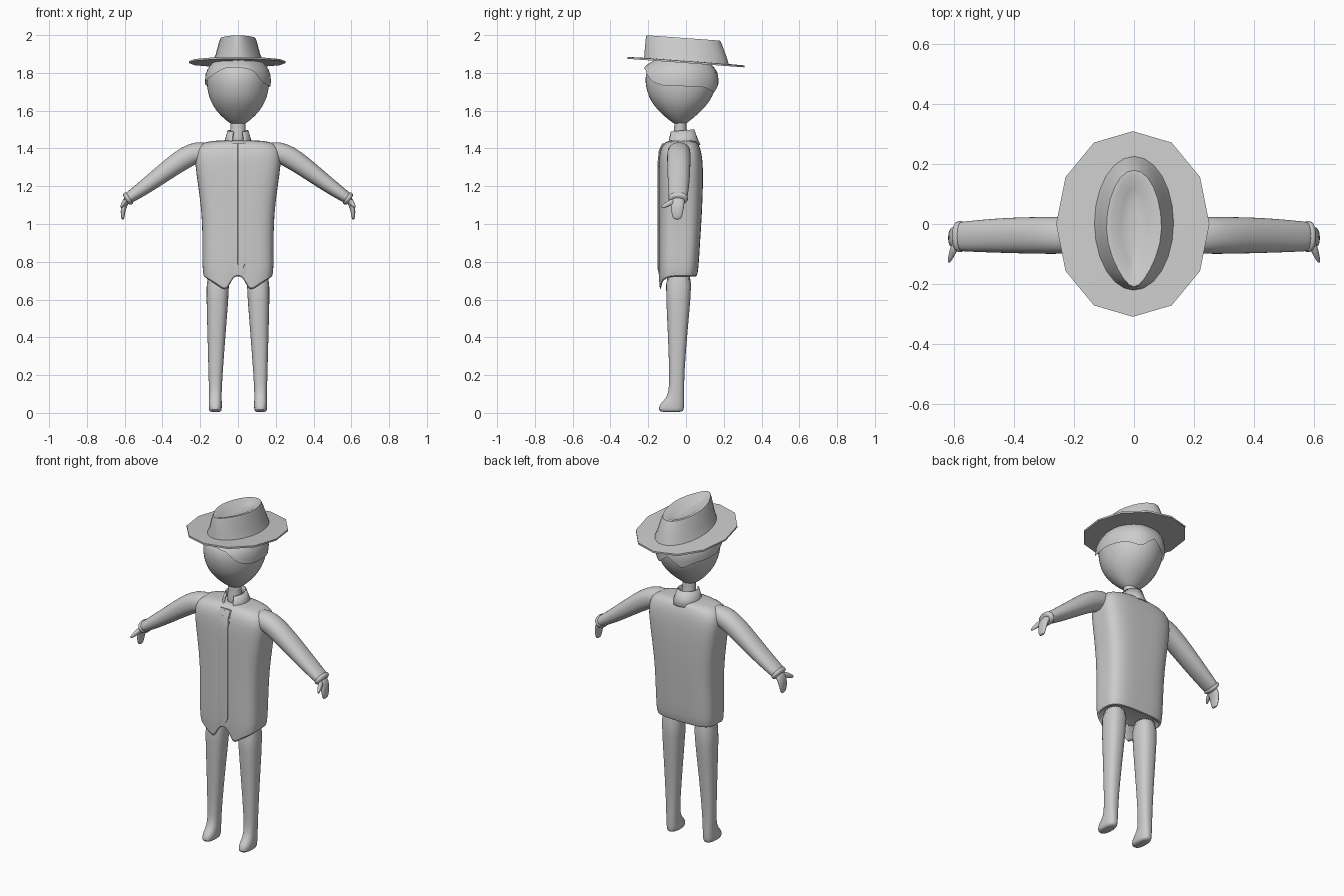
import bpy, bmesh, math
from mathutils import Vector

cube = bpy.data.objects.get("Cube")
if cube:
    bpy.data.objects.remove(cube, do_unlink=True)

grey = bpy.data.materials.new("plain_grey")
grey.use_nodes = True
grey.diffuse_color = (0.6, 0.6, 0.6, 1)
grey.node_tree.nodes["Principled BSDF"].inputs["Base Color"].default_value = (0.6, 0.6, 0.6, 1)


def lerp(table, v):
    """Interpolate rows of (key, values...) at key v."""
    for a, b in zip(table, table[1:]):
        if v <= b[0]:
            t = max(0, (v - a[0]) / (b[0] - a[0]))
            return [p + (q - p) * t for p, q in zip(a[1:], b[1:])]
    return list(table[-1][1:])


def unit(a, n=2.0):
    """Point on a unit superellipse."""
    c, s = math.cos(a), math.sin(a)
    r = (abs(c) ** n + abs(s) ** n) ** (-1 / n)
    return c * r, s * r


def angles(segs):
    return [math.tau * i / segs for i in range(segs)]


def ring(z, hx, y0, y1, cx=0.0, n=2.0, segs=24):
    """Level cross-section of half width hx reaching from y0 to y1."""
    pts = [unit(a, n) for a in angles(segs)]
    return [Vector((cx + hx * u, (y0 + y1) / 2 + (y1 - y0) / 2 * v, z)) for u, v in pts]


def loft(name, rings, caps=True, closed=True, subdiv=1, sharp=50):
    """Skin a list of rings into a smooth object."""
    bm = bmesh.new()
    rows = [[bm.verts.new(p) for p in r] for r in rings]
    k = len(rows[0])
    for lo, hi in zip(rows, rows[1:]):
        for i in range(k if closed else k - 1):
            j = (i + 1) % k
            bm.faces.new((lo[i], lo[j], hi[j], hi[i]))
    if caps:
        bm.faces.new(rows[0][::-1])
        bm.faces.new(rows[-1])
    bmesh.ops.recalc_face_normals(bm, faces=bm.faces)
    mesh = bpy.data.meshes.new(name)
    bm.to_mesh(mesh)
    bm.free()
    mesh.materials.append(grey)
    ob = bpy.data.objects.new(name, mesh)
    bpy.context.collection.objects.link(ob)
    bpy.ops.object.select_all(action="DESELECT")
    ob.select_set(True)
    bpy.context.view_layer.objects.active = ob
    bpy.ops.object.shade_smooth_by_angle(angle=math.radians(sharp))
    if subdiv:
        ob.modifiers.new("smooth", "SUBSURF").levels = subdiv
        ob.modifiers["smooth"].render_levels = subdiv
    return ob


def limb(name, path, side, axis, n=2.3, segs=16):
    """Tube along (x, y, z, half thickness, half width along axis)."""
    pts = [Vector(p[:3]) for p in path]
    rings = []
    for i, p in enumerate(path):
        t = (pts[min(i + 1, len(pts) - 1)] - pts[max(i - 1, 0)]).normalized()
        u = t.cross(Vector(axis)).normalized()
        w = u.cross(t)
        rings.append([])
        for a in angles(segs):
            c, s = unit(a, n)
            q = pts[i] + u * c * p[3] + w * s * p[4]
            rings[-1].append(Vector((q.x * side, q.y, q.z)))
    return loft(name, rings)


# Shirt body, with two tails hanging at the front
BODY = [(0.72, 0.183, -0.142, 0.058), (0.76, 0.188, -0.145, 0.066), (0.9, 0.188, -0.145, 0.074),
        (1.05, 0.190, -0.145, 0.084), (1.2, 0.210, -0.145, 0.090), (1.32, 0.228, -0.145, 0.090),
        (1.39, 0.226, -0.138, 0.080), (1.425, 0.205, -0.120, 0.065), (1.445, 0.13, -0.095, 0.050)]
TAIL = [(0.028, 0), (0.045, 0.06), (0.07, 0.08), (0.11, 0.05), (0.183, 0)]


def hem(z, inset, drop):
    pts = ring(z, 0.183 - inset, -0.142 + inset, 0.058 - inset, n=3.6, segs=64)
    for p in pts:
        if p.y < -0.04:
            p.z -= drop * lerp(TAIL, abs(p.x))[0] * min(1, (-0.04 - p.y) / 0.06)
    return pts


shirt = [ring(0.76, 0.165, -0.125, 0.04, n=3.6, segs=64), hem(0.722, 0.012, 0.95), hem(0.72, 0, 1)]
shirt += [ring(z, hx, y0, y1, n=3.6 if z < 1.4 else 2.8, segs=64) for z, hx, y0, y1 in BODY[1:]]
loft("shirt_body", shirt)


def front_strip(name, cx, half, bottom, thick, tip):
    rings = []
    for z in (bottom, bottom + 0.03, 0.9, 1.05, 1.2, 1.32, 1.39, 1.425):
        y = lerp(BODY, z)[1]
        w = half * (tip if z == bottom else 1)
        rings.append(ring(z, w, y - thick, y + 0.005, cx, n=8, segs=16))
    loft(name, rings, subdiv=0, sharp=35)


# Button band and narrow pointed strip down the front
front_strip("front_band", 0.005, 0.036, 0.735, 0.003, 1)
front_strip("front_pointed_strip", 0.018, 0.02, 0.76, 0.006, 0.2)

# Collar, open at the front
collar = []
for z, rx, ry, cy in ((1.415, 0.082, 0.092, -0.015), (1.45, 0.068, 0.08, -0.02), (1.495, 0.055, 0.066, -0.022)):
    row = []
    for i in range(25):
        a = math.radians(-62 + 304 * i / 24)
        row.append(Vector((rx * math.cos(a), cy + ry * math.sin(a), z + 0.006 * math.sin(a))))
    collar.append(row)
ob = loft("collar", collar, caps=False, closed=False, subdiv=0)
ob.modifiers.new("thickness", "SOLIDIFY").thickness = 0.007

# Neck
loft("neck", [ring(z, r, -0.03 - q, -0.03 + q) for z, r, q in
              ((1.41, 0.045, 0.045), (1.47, 0.04, 0.04), (1.52, 0.038, 0.03), (1.57, 0.045, 0.035))])

# Head
HEAD = [(1.522, 0.025, -0.05, -0.01), (1.55, 0.068, -0.092, 0.025), (1.6, 0.118, -0.148, 0.085),
        (1.65, 0.147, -0.188, 0.128), (1.7, 0.162, -0.208, 0.152), (1.75, 0.168, -0.218, 0.164),
        (1.8, 0.165, -0.215, 0.160), (1.84, 0.145, -0.19, 0.135), (1.88, 0.10, -0.14, 0.09)]
loft("head", [ring(z, hx, y0, y1) for z, hx, y0, y1 in HEAD])

# Hair shell with an uneven edge: (angle, lower height, stand-off)
EDGE = [(0, 1.73, 0.004), (40, 1.725, 0.004), (65, 1.695, 0.012), (90, 1.755, 0.006), (115, 1.695, 0.012),
        (140, 1.725, 0.004), (180, 1.74, 0.004), (215, 1.78, 0.006), (245, 1.825, 0.012),
        (270, 1.83, 0.02), (295, 1.815, 0.022), (312, 1.755, 0.014), (335, 1.73, 0.008), (360, 1.73, 0.004)]
hair = []
for k in range(6):
    row = []
    for a in angles(48):
        low, gap = lerp(EDGE, math.degrees(a))
        z = low + (1.875 - low) * k / 5
        hx, y0, y1 = lerp(HEAD, z)
        gap = gap * (1 - k / 8) + 0.003
        row.append(Vector(((hx + gap) * math.cos(a),
                           (y0 + y1) / 2 + ((y1 - y0) / 2 + gap) * math.sin(a), z)))
    hair.append(row)
loft("hair", hair, caps=False, subdiv=0)


# Hat, tipped up at the front
def tip_hat(rings):
    for r in rings:
        for p in r:
            p.z -= 0.073 * p.y
    return rings


brim = [ring(z, hx, -hy, hy, -0.004, n=2.1, segs=12) for z, hx, hy in
        ((1.852, 0.12, 0.2), (1.852, 0.256, 0.31), (1.862, 0.256, 0.31), (1.864, 0.12, 0.2))]
loft("hat_brim", tip_hat(brim), subdiv=0, sharp=40)


def crown_ring(z, hx, y0, y1, pinch):
    pts = ring(z, hx, y0, y1, segs=24)
    for p in pts:
        if p.y < 0:
            p.x *= 1 - pinch * (p.y / y0) ** 2
    return pts


crown = [crown_ring(1.857, 0.135, -0.222, 0.228, 0), crown_ring(1.9, 0.117, -0.219, 0.215, 0.1),
         crown_ring(1.965, 0.1, -0.213, 0.19, 0.25), crown_ring(1.984, 0.092, -0.21, 0.18, 0.35),
         crown_ring(1.983, 0.075, -0.195, 0.16, 0.4), crown_ring(1.965, 0.045, -0.15, 0.12, 0.4),
         crown_ring(1.956, 0.015, -0.08, 0.07, 0.4)]
loft("hat_crown", tip_hat(crown), subdiv=0, sharp=60)

# Limbs, mirrored
ARM = [(0.14, -0.035, 1.375, 0.055, 0.055), (0.215, -0.038, 1.382, 0.058, 0.062), (0.27, -0.038, 1.357, 0.059, 0.063),
       (0.34, -0.038, 1.311, 0.054, 0.062), (0.42, -0.038, 1.25, 0.047, 0.06), (0.51, -0.04, 1.184, 0.039, 0.055),
       (0.575, -0.042, 1.14, 0.031, 0.05), (0.592, -0.042, 1.128, 0.029, 0.048)]
CUFF = [(0.57, -0.042, 1.143, 0.036, 0.053), (0.582, -0.042, 1.135, 0.038, 0.054), (0.597, -0.042, 1.125, 0.033, 0.05)]
HAND = [(0.575, -0.042, 1.145, 0.018, 0.034), (0.598, -0.044, 1.115, 0.019, 0.037), (0.608, -0.046, 1.08, 0.014, 0.034),
        (0.61, -0.047, 1.045, 0.011, 0.028), (0.61, -0.048, 1.022, 0.006, 0.018)]
THUMB = [(0.592, -0.06, 1.122, 0.017, 0.014), (0.605, -0.09, 1.11, 0.015, 0.012), (0.612, -0.11, 1.098, 0.012, 0.009),
         (0.62, -0.13, 1.088, 0.006, 0.004)]
LEG = [(0.004, 0.120, 0.026, -0.132, -0.02), (0.014, 0.120, 0.034, -0.146, -0.012), (0.04, 0.120, 0.035, -0.143, -0.01),
       (0.065, 0.120, 0.034, -0.118, -0.01), (0.1, 0.120, 0.033, -0.09, -0.01), (0.2, 0.119, 0.037, -0.088, -0.01),
       (0.4, 0.114, 0.047, -0.095, 0.005), (0.6, 0.109, 0.058, -0.105, 0.024), (0.77, 0.104, 0.064, -0.11, 0.035)]
for side, word in ((1, "left"), (-1, "right")):
    limb(word + "_sleeve", ARM, side, (0, 1, 0))
    limb(word + "_cuff", CUFF, side, (0, 1, 0))
    limb(word + "_hand", HAND, side, (0, 1, 0))
    limb(word + "_thumb", THUMB, side, (1, 0, 0))
    loft(word + "_leg_and_foot", [ring(z, hx, y0, y1, cx * side, n=2.5) for z, cx, hx, y0, y1 in LEG])
